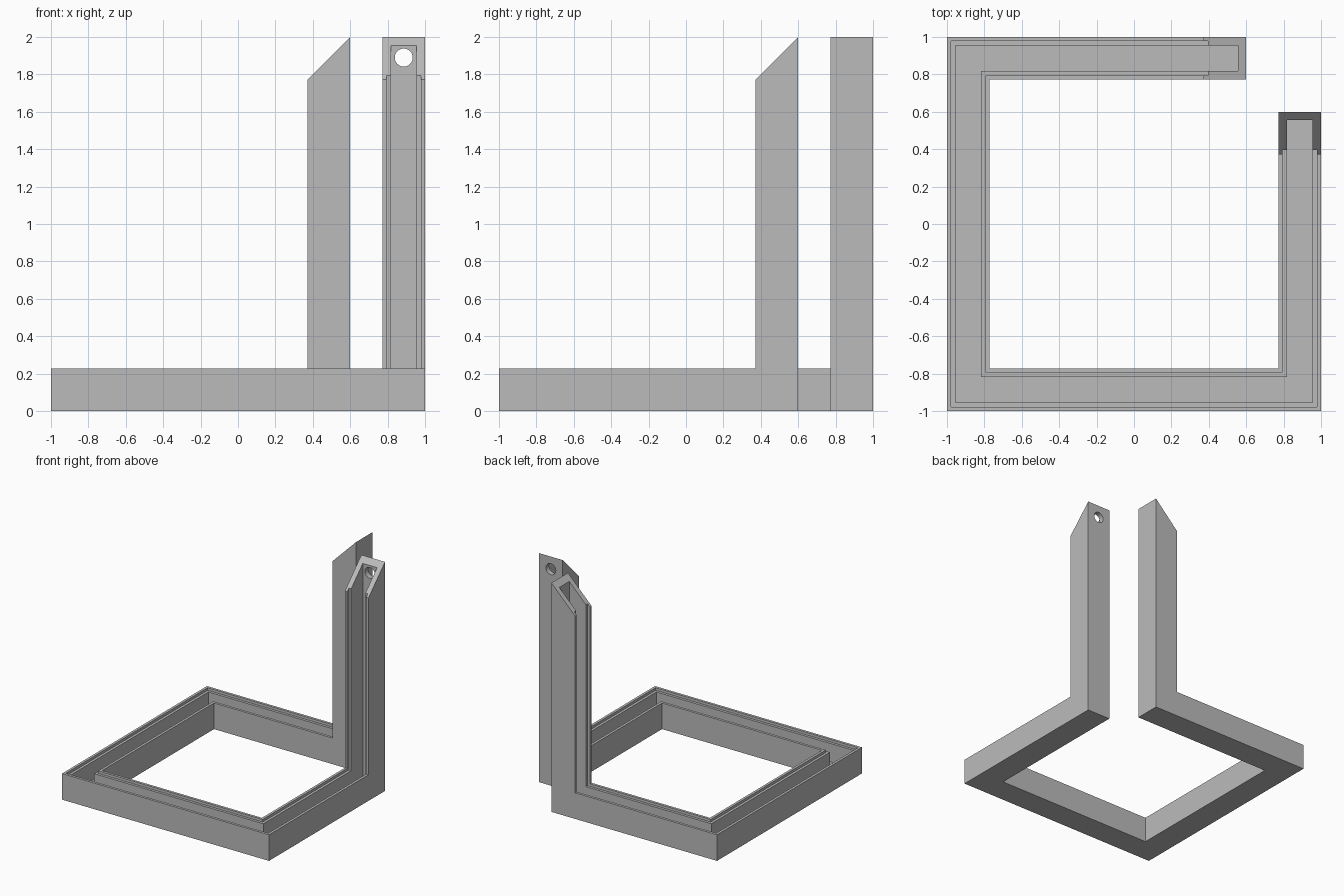
import bpy
import bmesh
from math import pi

default = bpy.data.objects.get("Cube")
if default:
    bpy.data.objects.remove(default, do_unlink=True)

W = 0.228     # channel width and height
K = 0.045     # wall and floor thickness
S = 0.0225    # rabbet on the inner lips
END = 0.6     # outer back plane of each post
TOP = 2.0

grey = bpy.data.materials.new("plain grey")
grey.use_nodes = True
colour = (0.5, 0.5, 0.5, 1)
grey.diffuse_color = colour
grey.node_tree.nodes["Principled BSDF"].inputs["Base Color"].default_value = colour

# U-shaped channel profile: a = distance from outer side, t = height off the floor
half = [(0, 0), (0, W), (S, W), (S, W - S), (K, W - S), (K, K)]
profile = half + [(W - a, t) for a, t in reversed(half)]

# Mitred stations along the frame, from one post top to the other
stations = [
    lambda a, t: (1 - a, END - t, TOP - t),
    lambda a, t: (1 - a, END - t, t),
    lambda a, t: (1 - a, a - 1, t),
    lambda a, t: (a - 1, a - 1, t),
    lambda a, t: (a - 1, 1 - a, t),
    lambda a, t: (END - t, 1 - a, t),
    lambda a, t: (END - t, 1 - a, TOP - t),
]

# Skin the profile along the stations and cap the bevelled post ends
bm = bmesh.new()
rings = [[bm.verts.new(place(a, t)) for a, t in profile] for place in stations]
n = len(profile)
for r0, r1 in zip(rings, rings[1:]):
    for i in range(n):
        j = (i + 1) % n
        bm.faces.new((r0[i], r0[j], r1[j], r1[i]))
bm.faces.new(rings[0])
bm.faces.new(rings[-1])
bmesh.ops.recalc_face_normals(bm, faces=bm.faces)
mesh = bpy.data.meshes.new("channel_frame")
bm.to_mesh(mesh)
bm.free()
mesh.materials.append(grey)
frame = bpy.data.objects.new("channel_frame", mesh)
bpy.context.collection.objects.link(frame)

# Round hole through the floor of the right-hand post
bpy.ops.mesh.primitive_cylinder_add(vertices=48, radius=0.048, depth=0.12,
                                    location=(1 - W / 2, END - K / 2, 1.89),
                                    rotation=(pi / 2, 0, 0))
cutter = bpy.context.object
cutter.name = "hole_cutter"
cutter.hide_render = True
cutter.data.materials.append(grey)
cut = frame.modifiers.new("hole", "BOOLEAN")
cut.operation = "DIFFERENCE"
cut.solver = "EXACT"
cut.object = cutter

bpy.ops.object.select_all(action="DESELECT")
frame.select_set(True)
bpy.context.view_layer.objects.active = frame
bpy.ops.object.modifier_apply(modifier=cut.name)
bpy.data.objects.remove(cutter, do_unlink=True)
bpy.ops.object.shade_smooth_by_angle(angle=pi / 6)
